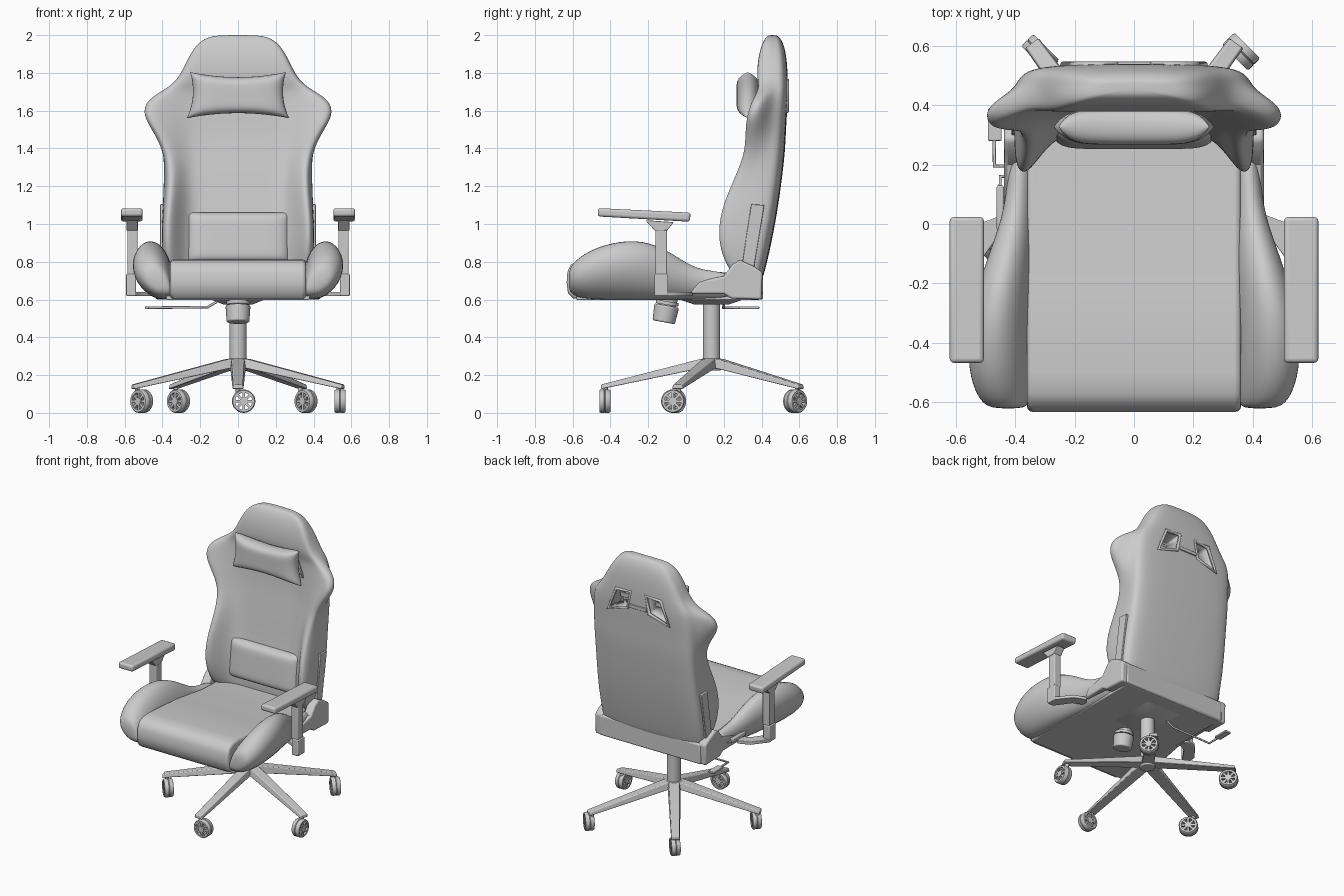
import bpy, bmesh, math
from mathutils import Matrix, Vector

if "Cube" in bpy.data.objects:
    bpy.data.objects.remove(bpy.data.objects["Cube"])


def finish(name, bm, mirror=False, bevel=0, sub=0, angle=40):
    bmesh.ops.recalc_face_normals(bm, faces=bm.faces)
    me = bpy.data.meshes.new(name)
    bm.to_mesh(me)
    bm.free()
    me.polygons.foreach_set("use_smooth", [True] * len(me.polygons))
    if not sub:
        me.set_sharp_from_angle(angle=math.radians(angle))
    ob = bpy.data.objects.new(name, me)
    bpy.context.collection.objects.link(ob)
    if bevel:
        m = ob.modifiers.new("bevel", 'BEVEL')
        m.width, m.segments, m.angle_limit = bevel, 3, math.radians(50)
    if sub:
        m = ob.modifiers.new("subdivide", 'SUBSURF')
        m.levels = m.render_levels = sub
    if mirror:
        ob.modifiers.new("mirror", 'MIRROR')
    return ob


def loft(name, rings, **kw):
    bm = bmesh.new()
    vs = [[bm.verts.new(p) for p in r] for r in rings]
    n = len(vs[0])
    for a, b in zip(vs, vs[1:]):
        for i in range(n):
            j = (i + 1) % n
            bm.faces.new((a[i], a[j], b[j], b[i]))
    bm.faces.new(vs[0])
    bm.faces.new(vs[-1])
    return finish(name, bm, **kw)


def prism(name, pts, x0, x1, **kw):
    """Side profile (y, z) extruded across x."""
    return loft(name, [[(x, y, z) for y, z in pts] for x in (x0, x1)], **kw)


def box(name, x, y, z, bevel=0.006, **kw):
    return prism(name, [(y[0], z[0]), (y[1], z[0]), (y[1], z[1]), (y[0], z[1])],
                 *x, bevel=bevel, **kw)


def add_cyl(bm, p, q, r1, r2=None, n=28):
    p, q = Vector(p), Vector(q)
    d = q - p
    mat = Matrix.Translation((p + q) / 2) @ d.to_track_quat('Z', 'Y').to_matrix().to_4x4()
    bmesh.ops.create_cone(bm, cap_ends=True, segments=n, radius1=r1,
                          radius2=r1 if r2 is None else r2, depth=d.length, matrix=mat)


def cyl(name, p, q, r1, r2=None, **kw):
    bm = bmesh.new()
    add_cyl(bm, p, q, r1, r2)
    return finish(name, bm, **kw)


def tube(name, pts, r, cyclic=False):
    cu = bpy.data.curves.new(name, 'CURVE')
    cu.dimensions, cu.bevel_depth, cu.bevel_resolution = '3D', r, 2
    cu.use_fill_caps = True
    s = cu.splines.new('POLY')
    s.points.add(len(pts) - 1)
    for sp, p in zip(s.points, pts):
        sp.co = (*p, 1)
    s.use_cyclic_u = cyclic
    bpy.context.collection.objects.link(bpy.data.objects.new(name, cu))


def pillow(name, centre, hw, hh, ht, pinch, power, lean=0.0, n=20):
    bm = bmesh.new()
    for side in (-1, 1):
        g = []
        for i in range(n + 1):
            u = math.sin(math.pi / 2 * (2 * i / n - 1))
            row = []
            for j in range(n + 1):
                v = math.sin(math.pi / 2 * (2 * j / n - 1))
                t = ((1 - abs(u) ** power) * (1 - abs(v) ** power)) ** 0.5
                z = hh * v * (1 - pinch * (1 - u * u))
                x = hw * u * (1 - pinch * 0.4 * (1 - v * v)) * (1 - pinch * 0.15 * v)
                row.append(bm.verts.new((centre[0] + x, centre[1] + side * ht * t + lean * z,
                                         centre[2] + z)))
            g.append(row)
        for i in range(n):
            for j in range(n):
                bm.faces.new((g[i][j], g[i + 1][j], g[i + 1][j + 1], g[i][j + 1]))
    bmesh.ops.remove_doubles(bm, verts=bm.verts, dist=1e-5)
    return finish(name, bm, angle=80)


# Backrest: height, half width, shell half width, back y, bolster front y, centre front y
stations = [
    (.70, .37, .375, .40, .29, .31), (.735, .385, .40, .415, .235, .30),
    (.84, .40, .405, .44, .175, .30), (.96, .405, .405, .465, .155, .31),
    (1.1, .395, .40, .49, .18, .335), (1.25, .38, .395, .51, .25, .355),
    (1.38, .395, .395, .525, .305, .375), (1.49, .455, .395, .53, .305, .39),
    (1.58, .515, .395, .535, .315, .395), (1.66, .49, .385, .54, .345, .40),
    (1.715, .385, .36, .54, .385, .395), (1.77, .315, .315, .54, .375, .375),
    (1.87, .27, .265, .535, .38, .38), (1.95, .225, .21, .52, .40, .40),
    (1.993, .16, .15, .495, .425, .425), (2.0, .08, .08, .475, .445, .445)]
rings = []
for z, w, bw, b, f, c in stations:
    d, p = b - f, min(.265, .72 * w)
    half = [(.6 * bw, b - .003), (bw - .01, b - min(.018, .15 * d)), (bw, b - min(.08, .4 * d)),
            (w, f + .32 * d), (.98 * w, f + .06 * d), (.88 * w, f), (p, c), (.55 * p, c)]
    rings.append([(0, b, z)] + [(x, y, z) for x, y in half] + [(0, c, z)]
                 + [(-x, y, z) for x, y in reversed(half)])
back = loft("backrest", rings, sub=3)

# Slots through the upper back, with rims
slot = [(.06, 1.762), (.175, 1.755), (.24, 1.595), (.085, 1.64)]
for s in (-1, 1):
    cut = loft("slot_cutter", [[(s * x, y, z) for x, z in slot] for y in (.2, .7)], bevel=.012)
    cut.hide_render = True
    cut.hide_viewport = True
    cut.display_type = 'WIRE'
    m = back.modifiers.new("slot", 'BOOLEAN')
    m.operation, m.object, m.solver = 'DIFFERENCE', cut, 'EXACT'
    tube("slot_rim_back", [(s * x, .534, z) for x, z in slot], .012, True)
    tube("slot_rim_front", [(s * x, .388, z) for x, z in slot], .010, True)

# Cushions
pillow("head_pillow", (0, .327, 1.682), .262, .122, .060, .22, 6)
box("pillow_strap", (-.2, .2), (.44, .452), (1.66, 1.69), bevel=.003)
box("strap_clip", (-.07, .07), (.53, .546), (1.65, 1.675), bevel=.004)
pillow("lumbar_cushion", (0, .315, .93), .272, .132, .055, 0, 8, lean=.1)

# Seat
prism("seat_cushion", [(-.595, .605), (-.625, .635), (-.632, .69), (-.628, .745), (-.61, .785),
                       (-.57, .806), (-.5, .812), (-.2, .79), (.1, .748), (.36, .738), (.38, .605)],
      -.36, .36, bevel=.018)
rings = []
for y, xi, xo, zt, zb in [(-.622, .38, .48, .75, .66), (-.60, .36, .53, .80, .615),
                          (-.49, .352, .575, .88, .60), (-.3, .35, .565, .925, .60),
                          (-.15, .345, .515, .895, .60), (-.02, .34, .465, .81, .60),
                          (.08, .335, .435, .752, .60), (.3, .33, .42, .742, .60)]:
    w, h = xo - xi, zt - zb
    rings.append([(x, y, z) for x, z in [
        (xi - .02, zb), (xi + .1 * w, zb), (xi + .45 * w, zb), (xo - .12 * w, zb + .3 * h),
        (xo, zb + .7 * h), (xo - .25 * w, zt), (xi + .35 * w, zt), (xi, zb + .65 * h)]])
loft("seat_bolster", rings, sub=2, mirror=True)
box("seat_base", (-.38, .38), (-.58, .39), (.598, .625))

# Hinge brackets, uprights and rear panel
prism("hinge_cover", [(.02, .63), (.065, .695), (.2, .725), (.245, .785), (.285, .81), (.36, .775),
                      (.405, .745), (.40, .60), (.24, .605), (.2, .63)],
      .375, .437, bevel=.012, mirror=True)
prism("back_upright", [(.285, .71), (.35, .71), (.415, 1.10), (.345, 1.105)],
      .345, .412, bevel=.004, mirror=True)
box("rear_panel", (-.40, .40), (.34, .408), (.60, .745), bevel=.012)

# Armrests
prism("arm_pad", [(-.467, 1.04), (.02, 1.012), (.025, 1.06), (-.467, 1.084)],
      .505, .62, bevel=.014, mirror=True)
prism("arm_pad_bracket", [(-.215, 1.02), (-.065, 1.01), (-.10, .965), (-.165, .965)],
      .53, .59, bevel=.004, mirror=True)
box("arm_post", (.532, .586), (-.162, -.10), (.73, 1.0), mirror=True)
box("arm_sleeve", (.54, .592), (-.168, -.094), (.62, .735), mirror=True)
plate = [(.38, -.02), (.43, .035), (.51, .005), (.59, -.095), (.59, -.165), (.545, -.165),
         (.47, -.06)]
loft("arm_support", [[(x, y, z) for x, y in plate] for z in (.618, .64)], bevel=.004, mirror=True)

# Mechanism, tension knob and levers
loft("tilt_mechanism", [[(sx * w, .135 + sy * w * 1.2, z) for sx, sy in
                         ((-1, -1), (1, -1), (1, 1), (-1, 1))]
                        for w, z in ((.08, .575), (.14, .60), (.14, .61))], bevel=.004)
cyl("knob_stem", (0, -.09, .62), (0, -.103, .565), .05)
cyl("knob_collar", (0, -.098, .59), (0, -.101, .572), .06)
cyl("tension_knob", (0, -.102, .568), (0, -.118, .48), .066, .06, bevel=.008)
tube("height_lever", [(-.11, .2, .59), (-.16, .2, .56), (-.47, .195, .557), (-.47, .3, .557)], .007)
box("height_lever_paddle", (-.492, -.445), (.28, .388), (.55, .564), bevel=.004)
tube("recline_lever", [(-.42, .16, .68), (-.45, .16, .68), (-.45, .10, .68)], .006)
box("recline_handle", (-.462, -.438), (-.02, .13), (.665, .695))

# Gas lift and caster wheel
HUB = .135
cyl("gas_lift", (0, HUB, .25), (0, HUB, .59), .046)
cyl("base_hub", (0, HUB, .225), (0, HUB, .288), .05, .054, bevel=.006)
bm = bmesh.new()
for sx in (-1, 1):      # twin wheel spokes
    for k in range(8):
        bmesh.ops.create_cube(bm, size=1, matrix=Matrix.Rotation(k * math.pi / 4, 4, 'X')
                              @ Matrix.Translation((sx * .017, 0, .032))
                              @ Matrix.Diagonal((.018, .013, .05, 1)))
add_cyl(bm, (-.029, 0, 0), (.029, 0, 0), .021, n=16)
prof = [(-.029, .045), (-.029, .057), (-.022, .062), (-.003, .062), (0, .059), (.003, .062),
        (.022, .062), (.029, .057), (.029, .045)]
N = 28                  # tyre ring
tyre = [[bm.verts.new((x, r * math.sin(2 * math.pi * k / N), r * math.cos(2 * math.pi * k / N)))
         for x, r in prof] for k in range(N)]
for k in range(N):
    a, b = tyre[k], tyre[(k + 1) % N]
    for i in range(len(prof)):
        j = (i + 1) % len(prof)
        bm.faces.new((a[i], a[j], b[j], b[i]))
first = finish("caster", bm)

# Five star base: leg angle, caster position, axle angle
casters = [(54, .36, .58, 45), (126, -.315, .575, 45), (198, -.51, -.06, 45),
           (270, .03, -.43, 90), (342, .54, -.07, 0)]
for i, (deg, x, y, axis) in enumerate(casters):
    a = math.radians(deg)
    e, t = Vector((math.cos(a), math.sin(a), 0)), Vector((-math.sin(a), math.cos(a), 0))
    o = Vector((0, HUB, 0))
    loft("base_leg", [[o + e * r + t * (s * w) + Vector((0, 0, z))
                       for s, z in ((-1, zb), (1, zb), (.8, zt), (-.8, zt))]
                      for r, w, zb, zt in ((.0, .042, .24, .288), (.06, .042, .235, .285),
                                           (.585, .03, .126, .15))], bevel=.005)
    p = o + e * .56
    cyl("caster_stem", (p.x, p.y, .10), (p.x, p.y, .135), .012)
    c = first if i == 0 else bpy.data.objects.new("caster", first.data)
    if i:
        bpy.context.collection.objects.link(c)
    c.location = (x, y, .062)
    c.rotation_euler = (0, 0, math.radians(axis))
